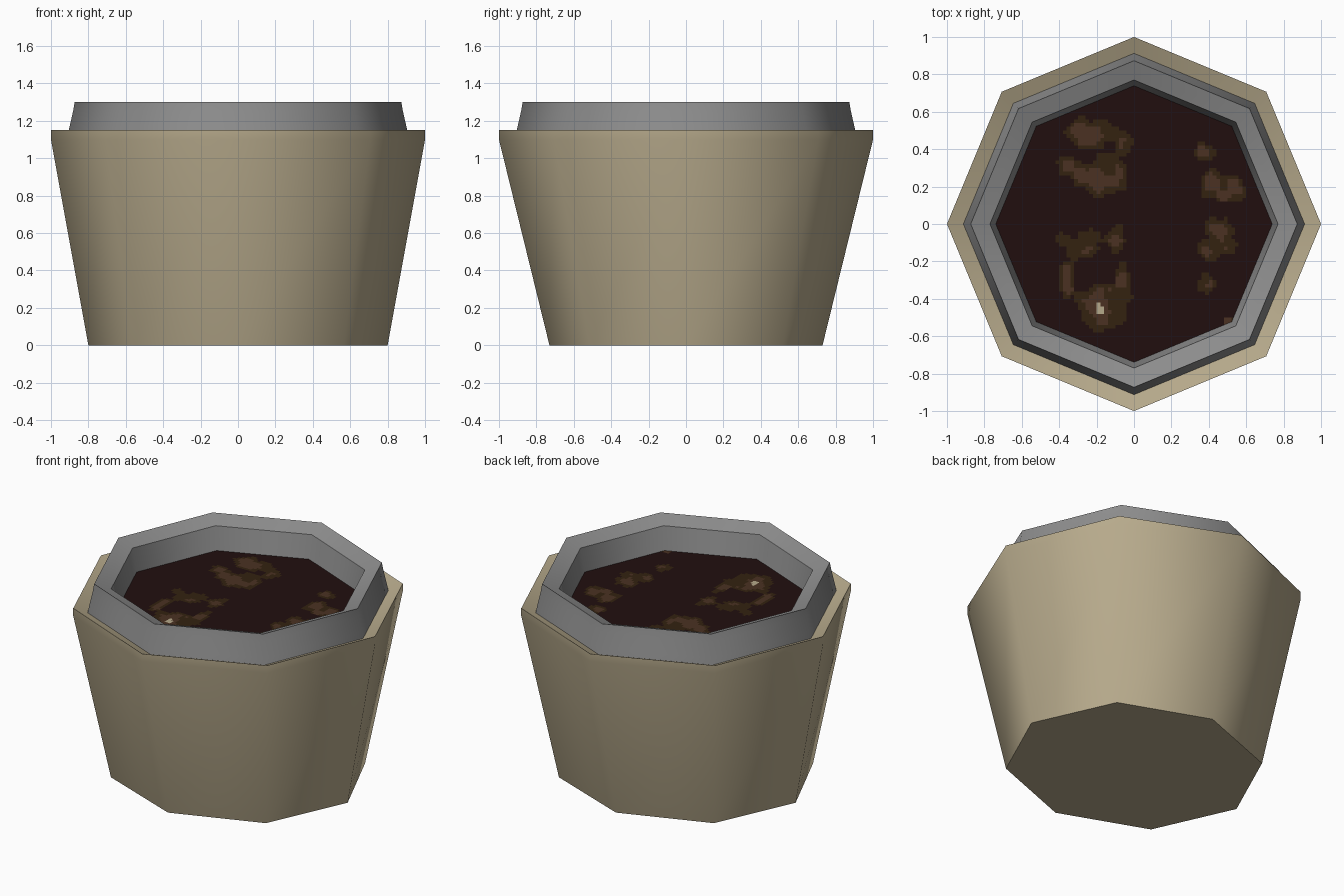
import bpy, bmesh, math
from mathutils import Vector, noise

if "Cube" in bpy.data.objects:
    bpy.data.objects.remove(bpy.data.objects["Cube"])


def material(name, rgb):
    m = bpy.data.materials.new(name)
    m.diffuse_color = (*rgb, 1)
    m.use_nodes = True
    m.node_tree.nodes["Principled BSDF"].inputs["Base Color"].default_value = m.diffuse_color
    return m


tan = material("tan_clay", (0.47, 0.40, 0.26))
grey = material("grey_metal", (0.27, 0.27, 0.27))
dark = material("dark_liquid", (0.015, 0.0045, 0.0045))
olive = material("olive_brown", (0.033, 0.016, 0.005))
brown = material("warm_brown", (0.07, 0.031, 0.016))


def finish(name, bm, mats):
    me = bpy.data.meshes.new(name)
    bm.to_mesh(me)
    bm.free()
    for m in mats:
        me.materials.append(m)
    ob = bpy.data.objects.new(name, me)
    bpy.context.collection.objects.link(ob)
    return ob


def octagon_shell(name, rings, mat, cap=False):
    """Loft eight-sided rings given as (x radius, y radius, z)."""
    bm = bmesh.new()
    loops = [[bm.verts.new((rx * math.cos(k * math.pi / 4),
                            ry * math.sin(k * math.pi / 4), z))
              for k in range(8)] for rx, ry, z in rings]
    for a, b in zip(loops, loops[1:]):
        for k in range(8):
            j = (k + 1) % 8
            bm.faces.new((a[k], a[j], b[j], b[k]))
    if cap:
        bm.faces.new(loops[0][::-1])
    ob = finish(name, bm, [mat])
    bpy.ops.object.select_all(action='DESELECT')
    bpy.context.view_layer.objects.active = ob
    ob.select_set(True)
    bpy.ops.object.shade_smooth_by_angle(angle=math.radians(48))
    return ob


# Tapered outer pot with a lip that slopes inward
octagon_shell("outer_pot", [(0.80, 0.73, 0), (1, 1, 1.10), (1, 1, 1.15),
                            (0.905, 0.905, 1.11)], tan, cap=True)

# Raised inner collar
octagon_shell("inner_collar", [(r, r, z) for r, z in (
    (0.915, 1.10), (0.905, 1.15), (0.882, 1.25), (0.873, 1.30),
    (0.77, 1.26), (0.735, 1.09))], grey)

# Contents: fine grid trimmed to the octagon, mottled by blobs and noise
blobs = [(-.23, .48, .15, .10), (-.36, .30, .06, .10), (-.18, .26, .18, .13),
         (-.05, .43, .05, .07), (.38, .38, .06, .06), (.48, .20, .17, .10),
         (.43, -.08, .13, .13), (.38, -.33, .06, .08), (-.28, -.10, .13, .10),
         (-.10, -.08, .06, .10), (-.36, -.30, .06, .10), (-.17, -.43, .16, .14),
         (-.07, -.28, .05, .08), (.52, -.52, .05, .04)]
bm = bmesh.new()
bmesh.ops.create_grid(bm, x_segments=76, y_segments=76, size=0.76)
for v in bm.verts:
    v.co.z = 1.11
for k in range(8):
    n = Vector((math.cos((k + .5) * math.pi / 4), math.sin((k + .5) * math.pi / 4), 0))
    bmesh.ops.bisect_plane(bm, geom=bm.verts[:] + bm.edges[:] + bm.faces[:],
                           plane_co=n * 0.74 * math.cos(math.pi / 8),
                           plane_no=n, clear_outer=True)
for f in bm.faces:
    x, y, _ = f.calc_center_median()
    field = max(1 - ((x - a) / rx) ** 2 - ((y - b) / ry) ** 2 for a, b, rx, ry in blobs)
    field += 0.9 * noise.noise(Vector((x * 14, y * 14, 3.3)))
    f.material_index = 0 if field < 0.3 else 1 if field < 0.85 else 2
    f.material_index = 3 if field > 1.5 else f.material_index
finish("contents", bm, [dark, olive, brown, tan])
